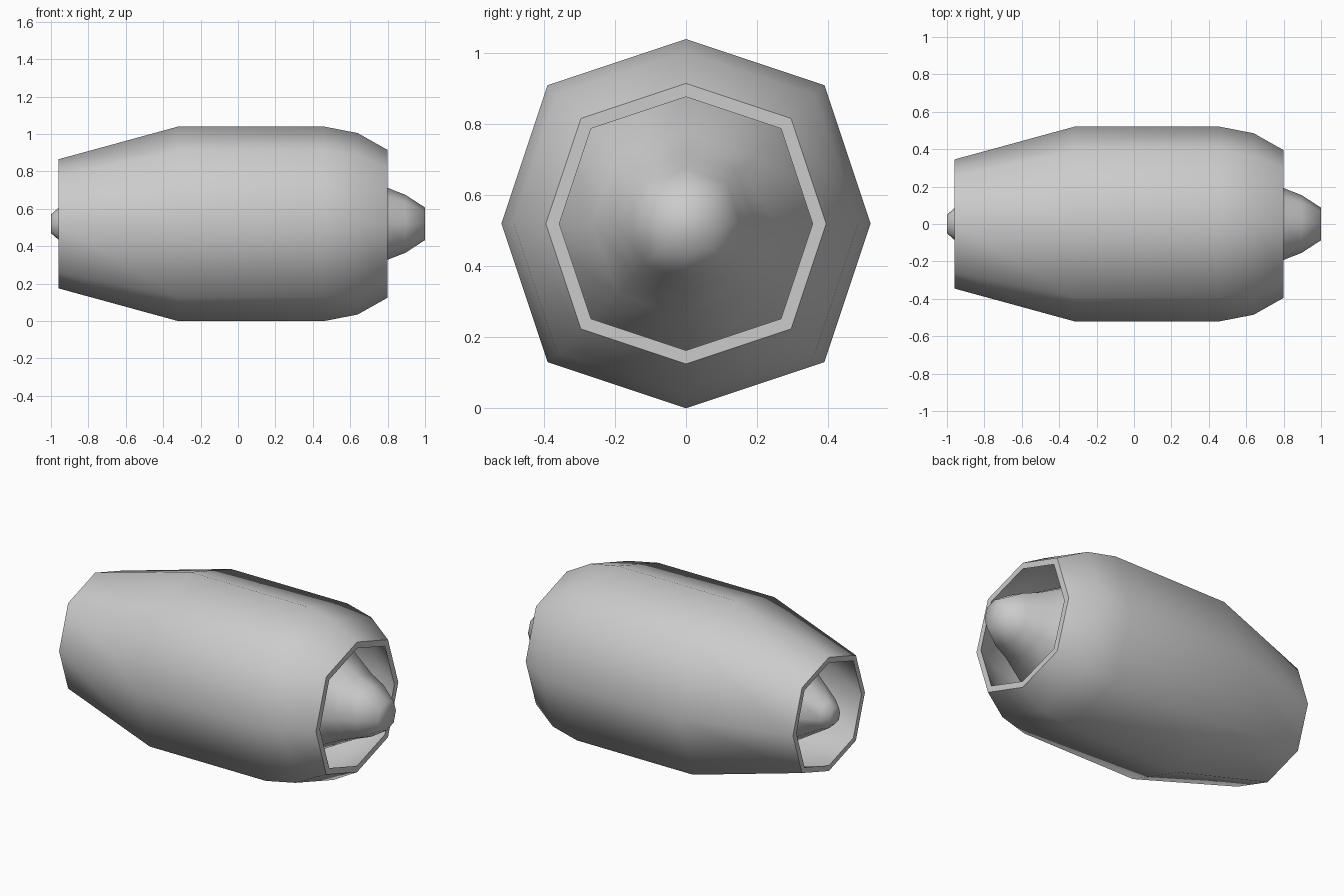
import bpy, bmesh, math

if "Cube" in bpy.data.objects:
    bpy.data.objects.remove(bpy.data.objects["Cube"])

AXIS_Z = 0.52   # height of the long axis
DIAG = 0.75     # diagonal corners sit slightly outside a regular octagon


def ring(bm, x, r):
    """Eight points around the x axis."""
    verts = []
    for i in range(8):
        a = i * math.pi / 4
        k = r if i % 2 == 0 else r * DIAG * math.sqrt(2)
        verts.append(bm.verts.new((x, k * math.cos(a), AXIS_Z + k * math.sin(a))))
    return verts


def lathe(name, profile, closed, angle):
    """Sweep a list of (x, radius) points; closed = tube, open = capped solid."""
    bm = bmesh.new()
    rings = [ring(bm, x, r) for x, r in profile]
    pairs = list(zip(rings, rings[1:]))
    if closed:
        pairs.append((rings[-1], rings[0]))
    for a, b in pairs:
        for i in range(8):
            j = (i + 1) % 8
            bm.faces.new((a[i], a[j], b[j], b[i]))
    if not closed:
        bm.faces.new(rings[0])
        bm.faces.new(rings[-1])
    bmesh.ops.recalc_face_normals(bm, faces=bm.faces)
    me = bpy.data.meshes.new(name)
    bm.to_mesh(me)
    bm.free()
    ob = bpy.data.objects.new(name, me)
    bpy.context.collection.objects.link(ob)
    bpy.ops.object.select_all(action='DESELECT')
    ob.select_set(True)
    bpy.context.view_layer.objects.active = ob
    bpy.ops.object.shade_smooth_by_angle(angle=math.radians(angle))
    return ob


# Outer casing: hollow barrel with a rounded intake and tapered exhaust
outer = [(-0.96, 0.345), (-0.32, 0.52), (0.46, 0.52), (0.64, 0.485), (0.80, 0.395)]
inner = [(0.80, 0.357), (0.63, 0.45), (0.45, 0.485), (-0.315, 0.485), (-0.96, 0.312)]
lathe("engine_casing", outer + inner, True, 60)

# Core: front spinner and rear exhaust cone, meeting the casing wall inside
core = [(-1.0, 0.05), (-0.96, 0.085), (-0.79, 0.19), (-0.36, 0.472),
        (0.27, 0.484), (0.67, 0.262), (0.80, 0.192), (0.895, 0.155), (1.0, 0.087)]
lathe("engine_core", core, False, 75)
